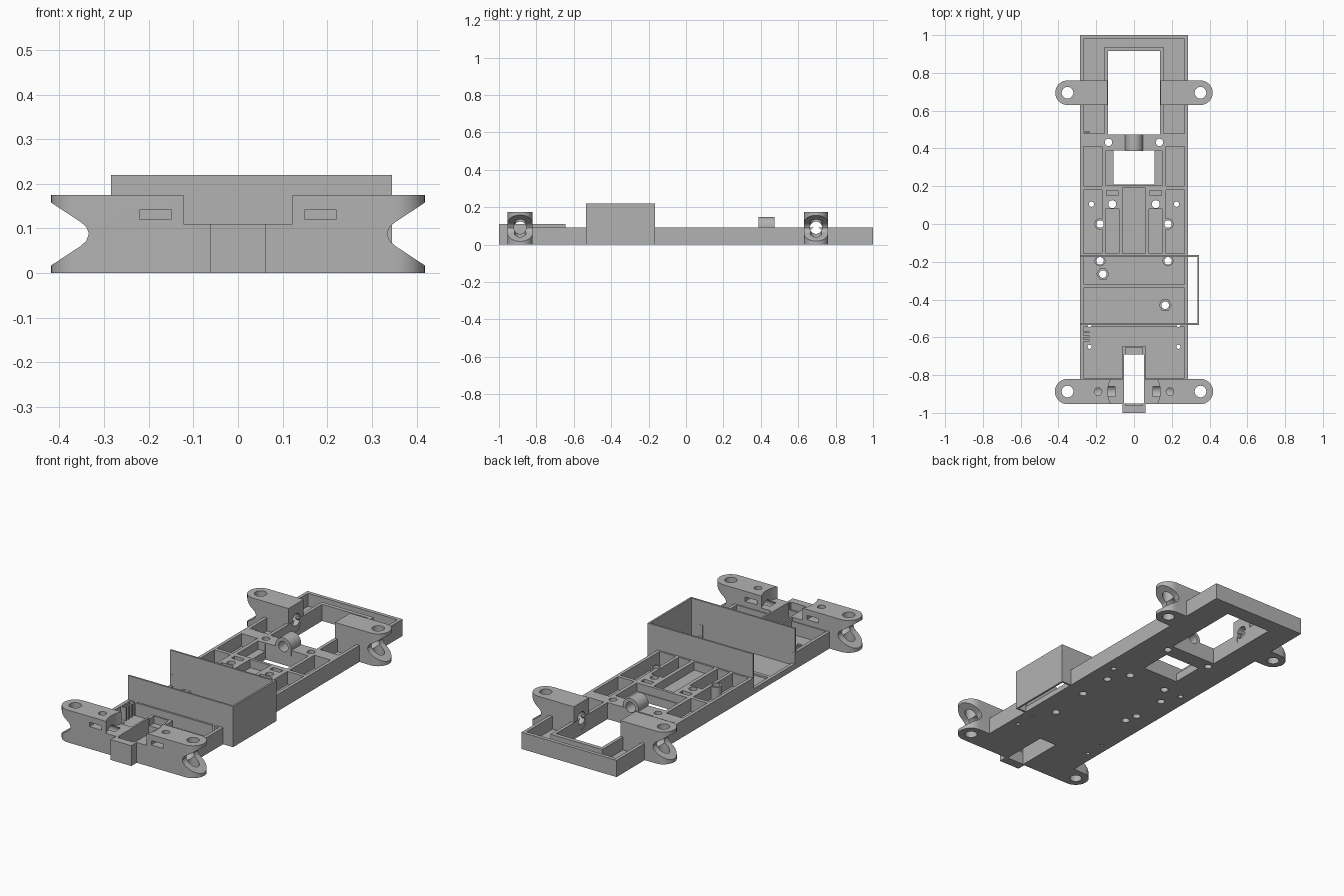
import bpy, bmesh, math

if "Cube" in bpy.data.objects:
    bpy.data.objects.remove(bpy.data.objects["Cube"])

grey = bpy.data.materials.new("plain grey")
grey.diffuse_color = (0.45, 0.45, 0.45, 1)
grey.use_nodes = True
grey.node_tree.nodes["Principled BSDF"].inputs["Base Color"].default_value = grey.diffuse_color


def from_bmesh(name, bm):
    bmesh.ops.recalc_face_normals(bm, faces=bm.faces[:])
    me = bpy.data.meshes.new(name)
    bm.to_mesh(me)
    bm.free()
    ob = bpy.data.objects.new(name, me)
    bpy.context.collection.objects.link(ob)
    me.materials.append(grey)
    return ob


def prism(name, pts, lo, hi, axis='z'):
    """Extrude a 2D outline along an axis."""
    def place(p, h):
        return {'x': (h, p[0], p[1]), 'y': (p[0], h, p[1]), 'z': (p[0], p[1], h)}[axis]
    bm = bmesh.new()
    a = [bm.verts.new(place(p, lo)) for p in pts]
    b = [bm.verts.new(place(p, hi)) for p in pts]
    bm.faces.new(a)
    bm.faces.new(b)
    n = len(pts)
    for i in range(n):
        bm.faces.new((a[i], a[(i + 1) % n], b[(i + 1) % n], b[i]))
    return from_bmesh(name, bm)


def box(name, x0, x1, y0, y1, z0, z1):
    return prism(name, [(x0, y0), (x1, y0), (x1, y1), (x0, y1)], z0, z1)


def cyl(name, u, v, r, lo, hi, axis='z', n=24):
    t = 2 * math.pi / n
    return prism(name, [(u + r * math.cos(i * t), v + r * math.sin(i * t)) for i in range(n)], lo, hi, axis)


def cut(ob, *cutters):
    bpy.context.view_layer.objects.active = ob
    for c in cutters:
        c.hide_render = True
        m = ob.modifiers.new("cut", 'BOOLEAN')
        m.operation = 'DIFFERENCE'
        m.solver = 'EXACT'
        m.object = c
        bpy.ops.object.modifier_apply(modifier=m.name)
        bpy.data.objects.remove(c)


def smooth(ob):
    bpy.ops.object.select_all(action='DESELECT')
    ob.select_set(True)
    bpy.context.view_layer.objects.active = ob
    bpy.ops.object.shade_smooth_by_angle(angle=math.radians(30))


FLOOR, RIM, TOP = 0.02, 0.09, 0.2
tray = box("chassis_tray", -0.285, 0.285, -0.83, 1.0, 0, RIM)

# pockets in the tray: mirrored ones, then central ones
for s in (-1, 1):
    for x0, x1, y0, y1 in [(0.155, 0.267, 0.48, 0.98), (0.17, 0.267, 0.2, 0.41),
                           (0.17, 0.267, -0.155, 0.18), (0.08, 0.152, -0.155, 0.08),
                           (0.085, 0.145, 0.15, 0.178)]:
        a, b = sorted((s * x0, s * x1))
        cut(tray, box("pocket", a, b, y0, y1, FLOOR, TOP))
for x, y0, y1, z in [(0.2, 0.937, 0.98, FLOOR), (0.15, 0.205, 0.387, 0.045),
                     (0.06, -0.155, 0.19, 0.045),
                     (0.267, -0.525, -0.34, FLOOR), (0.267, -0.32, -0.175, FLOOR),
                     (0.3, -0.524, -0.176, 0.03), (0.267, -0.815, -0.545, FLOOR)]:
    cut(tray, box("pocket", -x, x, y0, y1, z, TOP))

# openings through the floor
for x, y0, y1 in [(0.137, 0.475, 0.915), (0.108, 0.21, 0.389), (0.055, -0.9, -0.69)]:
    cut(tray, box("opening", -x, x, y0, y1, -0.1, TOP))

# screw bosses standing in the pockets
bosses = [(0.18, 0.0), (-0.18, 0.0), (0.18, -0.195), (-0.18, -0.195), (-0.165, -0.265), (0.165, -0.43)]
for i, (x, y) in enumerate(bosses):
    n = 6 if i > 3 else 20
    boss = cyl("screw_boss", x, y, 0.034 if i > 3 else 0.029, 0.005, 0.03 if i > 1 else 0.088, n=n)
    cut(boss, cyl("hole", x, y, 0.02, -0.1, TOP))
    cut(tray, cyl("hole", x, y, 0.02, -0.1, TOP))
    smooth(boss)

# remaining screw holes
for s in (-1, 1):
    for x, y, r in [(0.135, 0.432, 0.02), (0.115, 0.105, 0.021), (0.225, 0.105, 0.014),
                    (0.235, -0.535, 0.011), (0.235, -0.65, 0.011)]:
        cut(tray, cyl("hole", s * x, y, r, -0.1, TOP, n=16))
smooth(tray)


def ear(name, s, x_in, y, r):
    """Wheel mount: round-ended arm with a V groove in its end and crossing holes."""
    cx = 0.352
    pts = [(s * x_in, y - r)]
    for i in range(17):
        t = -math.pi / 2 + math.pi * i / 16
        pts.append((s * (cx + r * math.cos(t)), y + r * math.sin(t)))
    pts.append((s * x_in, y + r))
    ob = prism(name, pts, 0, 0.175)
    groove = [(0.44, 0.172), (0.352, 0.114), (0.34, 0.104), (0.334, 0.088),
              (0.34, 0.072), (0.352, 0.061), (0.44, 0.003)]
    cut(ob, prism("groove", [(s * x, z) for x, z in groove], y - 0.1, y + 0.1, 'y'),
        cyl("pivot", s * cx, y, 0.031, -0.1, 0.3))
    return ob


# rear wheel mounts
for s in (-1, 1):
    ob = ear("rear_mount", s, 0.139, 0.695, 0.065)
    cut(ob, cyl("axle", 0.695, 0.09, 0.033, -0.5, 0.5, 'x'))
    cut(tray, cyl("axle", 0.695, 0.06, 0.033, s * 0.22 - 0.1, s * 0.22 + 0.1, 'x'))
    smooth(ob)

# front wheel mounts with rounded central clearance, side slots and screw holes
for s in (-1, 1):
    ob = ear("front_mount", s, 0.057, -0.887, 0.067)
    a, b = sorted((s * 0.15, s * 0.22))
    cut(ob, cyl("clearance", 0, -0.887, 0.139, 0.11, 0.3, n=48),
        cyl("screw", s * 0.19, -0.887, 0.02, 0.1, 0.3, n=16),
        box("slot", a, b, -1, -0.7, 0.12, 0.143),
        cyl("axle", -0.887, 0.09, 0.033, s * 0.26 - 0.16, s * 0.26 + 0.16, 'x'))
    smooth(ob)

# front tongue with a slot through it
tongue = box("front_tongue", -0.062, 0.062, -1.0, -0.645, 0, 0.11)
cut(tongue, box("slot", -0.052, 0.052, -0.95, -0.69, -0.1, 0.3),
    box("rear_step", -0.045, 0.045, -0.7, -0.655, 0.07, 0.3),
    box("front_step", -0.045, 0.045, -0.96, -0.94, 0.07, 0.3))

# battery box: three thin walls, left side open
box("box_front_wall", -0.285, 0.345, -0.535, -0.525, 0, 0.22)
box("box_back_wall", -0.285, 0.345, -0.175, -0.165, 0, 0.22)
box("box_side_wall", 0.335, 0.345, -0.53, -0.17, 0, 0.22)

# shaft bearing on the cross bar
bearing = prism("shaft_bearing", [(-0.047, 0.06), (0.047, 0.06)] +
                [(0.047 * math.cos(math.pi * i / 16), 0.1 + 0.047 * math.sin(math.pi * i / 16))
                 for i in range(17)], 0.387, 0.473, 'y')
cut(bearing, cyl("bore", 0, 0.1, 0.028, 0.3, 0.6, 'y'))
cut(tray, cyl("bore", 0, 0.1, 0.028, 0.3, 0.6, 'y'))
smooth(bearing)

# small wire clips along the left rim
for y in (0.465, -0.595):
    for dy in (-0.022, 0, 0.022):
        box("wire_clip", -0.27, -0.235, y + dy - 0.005, y + dy + 0.005, 0.01, 0.09)
